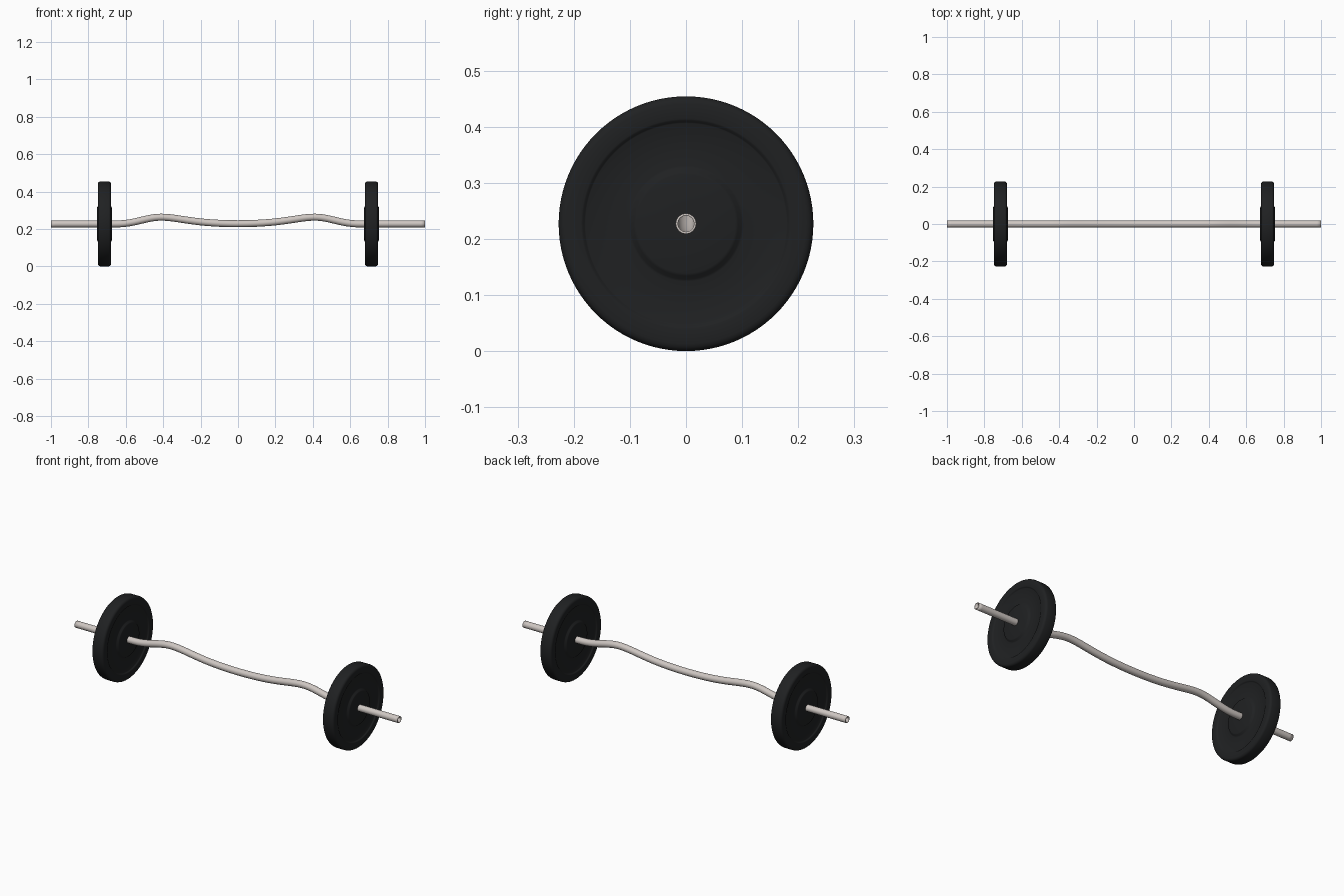
import bpy, bmesh
from math import pi, radians
from mathutils import Matrix, Vector

if "Cube" in bpy.data.objects:
    bpy.data.objects.remove(bpy.data.objects["Cube"])

R = 0.227      # plate radius, also the bar height
BAR_R = 0.0185


def material(name, color):
    m = bpy.data.materials.new(name)
    m.diffuse_color = (*color, 1)
    m.use_nodes = True
    m.node_tree.nodes["Principled BSDF"].inputs["Base Color"].default_value = m.diffuse_color
    return m


steel = material("steel", (0.62, 0.57, 0.54))
rubber = material("rubber", (0.014, 0.015, 0.016))


def smooth(ob, angle):
    bpy.ops.object.select_all(action='DESELECT')
    ob.select_set(True)
    bpy.context.view_layer.objects.active = ob
    bpy.ops.object.shade_smooth_by_angle(angle=radians(angle))


# Curved hollow bar: (x, z offset, left handle, right handle)
half = [(0, 0.001, 0.24, 0.24), (0.41, 0.036, 0.09, 0.08),
        (0.65, 0.0, 0.1, 0.1), (1.0, 0.0, 0.1, 0.1)]
knots = [(-x, z, r, l) for x, z, l, r in reversed(half[1:])] + half
curve = bpy.data.curves.new("bar", 'CURVE')
curve.dimensions = '3D'
curve.bevel_depth = BAR_R
curve.bevel_resolution = 6
curve.resolution_u = 14
spline = curve.splines.new('BEZIER')
spline.bezier_points.add(len(knots) - 1)
for p, (x, z, l, r) in zip(spline.bezier_points, knots):
    p.handle_left_type = p.handle_right_type = 'FREE'
    p.co = (x, 0, R + z)
    p.handle_left = p.co - Vector((l, 0, 0))
    p.handle_right = p.co + Vector((r, 0, 0))
bar = bpy.data.objects.new("bar", curve)
bpy.context.collection.objects.link(bar)
bpy.context.view_layer.objects.active = bar
bar.select_set(True)
bpy.ops.object.convert(target='MESH')
bar = bpy.context.object
bar.data.materials.clear()
bar.data.materials.append(steel)
smooth(bar, 40)
wall = bar.modifiers.new("wall", 'SOLIDIFY')
wall.thickness = 0.004
wall.offset = -1

# Weight plate: lathed profile of (radius, half thickness)
side = [(0.0175, 0.039), (0.088, 0.039), (0.093, 0.0375), (0.099, 0.030),
        (0.103, 0.029), (0.179, 0.029), (0.181, 0.030), (0.184, 0.034),
        (0.187, 0.035), (0.214, 0.035), (0.220, 0.0335), (0.225, 0.029),
        (R, 0.023)]
profile = side + [(r, -t) for r, t in reversed(side)]


def plate(name, x):
    bm = bmesh.new()
    vs = [bm.verts.new((t, 0, r)) for r, t in profile]
    es = [bm.edges.new((vs[i], vs[(i + 1) % len(vs)])) for i in range(len(vs))]
    bmesh.ops.spin(bm, geom=vs + es, cent=(0, 0, 0), axis=(1, 0, 0),
                   angle=2 * pi, steps=96)
    bmesh.ops.remove_doubles(bm, verts=bm.verts, dist=1e-5)
    bmesh.ops.recalc_face_normals(bm, faces=bm.faces)
    bm.transform(Matrix.Translation((x, 0, R)))
    me = bpy.data.meshes.new(name)
    bm.to_mesh(me)
    bm.free()
    me.materials.append(rubber)
    ob = bpy.data.objects.new(name, me)
    bpy.context.collection.objects.link(ob)
    smooth(ob, 40)


plate("left_weight_plate", -0.714)
plate("right_weight_plate", 0.714)
